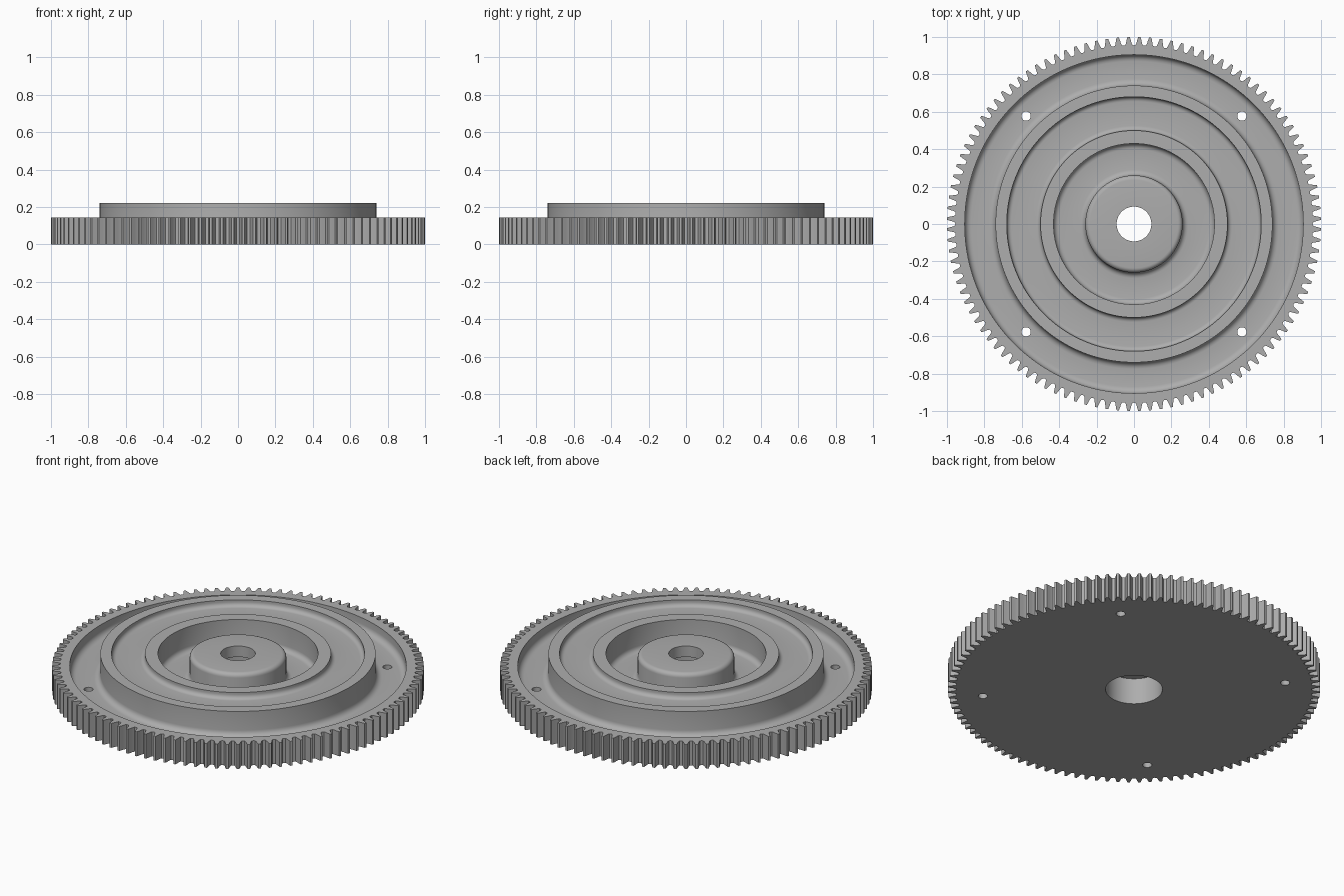
import bpy, bmesh, math
from math import pi, cos, sin

cube = bpy.data.objects.get("Cube")
if cube:
    bpy.data.objects.remove(cube)

TEETH, RIM_Z, TOP_Z, FLOOR_Z, WEB_Z = 108, 0.145, 0.22, 0.073, 0.183
ROOT, TIP = 0.955, 1.0
SEGMENTS = TEETH * 2

metal = bpy.data.materials.new("grey metal")
metal.use_nodes = True
GREY = (0.42, 0.42, 0.42, 1)
metal.diffuse_color = GREY
metal.node_tree.nodes["Principled BSDF"].inputs["Base Color"].default_value = GREY


def make_object(name, bm):
    bmesh.ops.recalc_face_normals(bm, faces=bm.faces)
    mesh = bpy.data.meshes.new(name)
    bm.to_mesh(mesh)
    bm.free()
    mesh.materials.append(metal)
    obj = bpy.data.objects.new(name, mesh)
    bpy.context.collection.objects.link(obj)
    return obj


def fillet(r, z, radius, start, steps=5):
    """Quarter arc about (r, z), starting at an angle in degrees; negative radius runs clockwise."""
    turn = math.copysign(pi / 2, radius)
    a0 = math.radians(start)
    return [(r + abs(radius) * cos(a0 + turn * i / steps),
             z + abs(radius) * sin(a0 + turn * i / steps)) for i in range(steps + 1)]


def groove(inner, outer, floor, f):
    """Channel floor rounded into both of its walls, from the inside out."""
    return fillet(inner + f, floor + f, f, 180) + fillet(outer - f, floor + f, f, 270)


# Turned body: stepped bore, hub, two raised rings and the rim
profile = [(0.153, 0), (0.153, 0.155), (0.093, 0.155), (0.093, TOP_Z)]
profile += fillet(0.235, TOP_Z - 0.025, -0.025, 90)
profile += groove(0.26, 0.43, FLOOR_Z, 0.03)
profile += [(0.43, TOP_Z), (0.5, TOP_Z)]
profile += groove(0.5, 0.68, WEB_Z, 0.025)
profile += [(0.68, TOP_Z), (0.74, TOP_Z)]
profile += groove(0.74, 0.905, FLOOR_Z, 0.035)
profile += [(0.905, RIM_Z), (ROOT, RIM_Z)]

bm = bmesh.new()
rings = []
for i in range(SEGMENTS):
    a = 2 * pi * i / SEGMENTS
    rings.append([bm.verts.new((r * cos(a), r * sin(a), z)) for r, z in profile])
for i, ring in enumerate(rings):
    nxt = rings[(i + 1) % SEGMENTS]
    for j in range(len(profile) - 1):
        bm.faces.new((ring[j], nxt[j], nxt[j + 1], ring[j + 1]))

# Teeth: each pitch has a rounded flank profile, (fraction of pitch, radius)
tooth = [(-0.5, ROOT), (-0.35, ROOT + 0.002), (-0.27, 0.966), (-0.2, 0.982), (-0.11, TIP),
         (0.11, TIP), (0.2, 0.982), (0.27, 0.966), (0.35, ROOT + 0.002)]
outline = []
for t in range(TEETH):
    for frac, r in tooth:
        a = 2 * pi * (t + 0.5 + frac) / TEETH
        outline.append((r * cos(a), r * sin(a)))
low = [bm.verts.new((x, y, 0)) for x, y in outline]
high = [bm.verts.new((x, y, RIM_Z)) for x, y in outline]
n = len(outline)
for i in range(n):
    k = (i + 1) % n
    bm.faces.new((low[i], low[k], high[k], high[i]))

# Flat caps joining the tooth outline to the turned body, one wedge per tooth
step = len(tooth)
for t in range(TEETH):
    ids = [(t * step + j) % n for j in range(step + 1)]
    spokes = [rings[(2 * t + s) % SEGMENTS] for s in (2, 1, 0)]
    bm.faces.new([low[i] for i in ids] + [s[0] for s in spokes])
    bm.faces.new([high[i] for i in ids] + [spokes[1][-1]])
bmesh.ops.remove_doubles(bm, verts=bm.verts, dist=1e-5)
gear = make_object("gear_wheel", bm)

# Four bolt holes drilled through the outer web
bm = bmesh.new()
for sx in (-1, 1):
    for sy in (-1, 1):
        made = bmesh.ops.create_cone(bm, cap_ends=True, segments=24, radius1=0.025,
                                     radius2=0.025, depth=0.6)
        bmesh.ops.translate(bm, verts=made["verts"], vec=(sx * 0.577, sy * 0.577, 0))
drill = make_object("bolt_hole_cutter", bm)
cut = gear.modifiers.new("bolt holes", 'BOOLEAN')
cut.operation, cut.solver, cut.object = 'DIFFERENCE', 'EXACT', drill

bpy.ops.object.select_all(action='DESELECT')
gear.select_set(True)
bpy.context.view_layer.objects.active = gear
bpy.ops.object.modifier_apply(modifier=cut.name)
bpy.data.objects.remove(drill)
bpy.ops.object.shade_smooth_by_angle(angle=math.radians(30))
